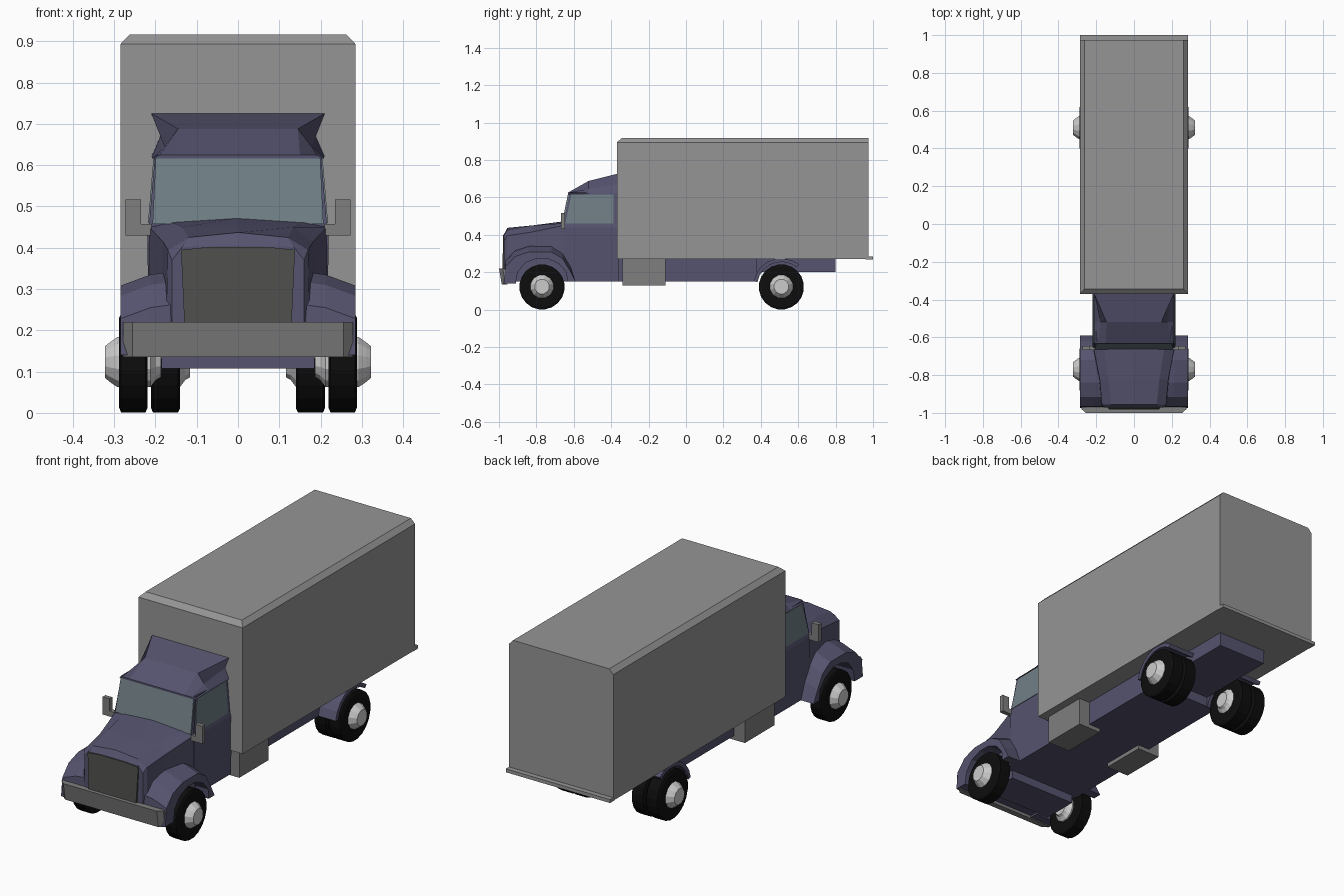
import bpy, bmesh, math
from mathutils import Vector

if "Cube" in bpy.data.objects:
    bpy.data.objects.remove(bpy.data.objects["Cube"])


def material(name, rgb):
    m = bpy.data.materials.new(name)
    m.diffuse_color = (*rgb, 1)
    m.use_nodes = True
    m.node_tree.nodes["Principled BSDF"].inputs["Base Color"].default_value = m.diffuse_color
    return m


BLUE = material("blue_paint", (0.09, 0.087, 0.158))
GREY = material("panel_grey", (0.30, 0.30, 0.30))
TRIM = material("trim_grey", (0.21, 0.21, 0.21))
DARK = material("grille_dark", (0.078, 0.078, 0.074))
GLASS = material("glass", (0.162, 0.21, 0.235))
RUBBER = material("rubber", (0.004, 0.004, 0.004))
METAL = material("hub_metal", (0.82, 0.82, 0.82))


def finish(name, bm, mat):
    bmesh.ops.recalc_face_normals(bm, faces=bm.faces)
    me = bpy.data.meshes.new(name)
    bm.to_mesh(me)
    bm.free()
    me.materials.append(mat)
    ob = bpy.data.objects.new(name, me)
    bpy.context.collection.objects.link(ob)
    return ob


def loft(name, loops, mat, mirror=False):
    """Skin matching closed loops of points and cap both ends."""
    bm = bmesh.new()
    for s in ((1, -1) if mirror else (1,)):
        rings = [[bm.verts.new((x * s, y, z)) for x, y, z in lp] for lp in loops]
        n = len(rings[0])
        for a, b in zip(rings, rings[1:]):
            for i in range(n):
                j = (i + 1) % n
                bm.faces.new((a[i], a[j], b[j], b[i]))
        bm.faces.new(rings[0])
        bm.faces.new(rings[-1])
    return finish(name, bm, mat)


def box(name, x, y, z, mat, mirror=False):
    rect = lambda h: [(x[0], y[0], h), (x[1], y[0], h), (x[1], y[1], h), (x[0], y[1], h)]
    return loft(name, [rect(z[0]), rect(z[1])], mat, mirror)


def section(y, half):
    """Symmetric cross-section at y from right-hand (x, z) points, centre first."""
    return [(x, y, z) for x, z in half] + [(-x, y, z) for x, z in reversed(half) if x > 0]


def panel(name, pts, offset, mat, mirror=False):
    return loft(name, [pts, [tuple(Vector(p) + Vector(offset)) for p in pts]], mat, mirror)


def turned(name, y, z, profile, sides, mat):
    """Profile of (x, radius) turned around an axle, on both sides."""
    loops = [[(x, y + r * math.cos(t), z + r * math.sin(t))
              for t in (2 * math.pi * (i + 0.5) / sides for i in range(sides))]
             for x, r in profile]
    return loft(name, loops, mat, mirror=True)


# Cargo box with chamfered top edges at front and sides, plus rear sill
def cargo_ring(x, y0, z):
    return [(-x, y0, z), (x, y0, z), (x, 0.975, z), (-x, 0.975, z)]


loft("cargo_box", [cargo_ring(0.285, -0.37, 0.27), cargo_ring(0.285, -0.37, 0.893),
                   cargo_ring(0.263, -0.345, 0.916)], GREY)
box("rear_sill", (-0.285, 0.285), (0.96, 1.0), (0.268, 0.285), GREY)

# Cab body, narrowing above the window line
cab = [(0.15, 0.215, -0.655), (0.44, 0.22, -0.655), (0.46, 0.215, -0.655), (0.625, 0.201, -0.622)]
loft("cab", [[(-x, y, z), (x, y, z), (x, -0.362, z), (-x, -0.362, z)] for z, x, y in cab], BLUE)

# Roof fairing with hollowed sides
loft("roof_fairing", [
    section(-0.632, [(0, 0.625), (0.15, 0.625), (0.19, 0.625), (0.208, 0.616)]),
    section(-0.52, [(0, 0.688), (0.145, 0.688), (0.178, 0.645), (0.208, 0.62)]),
    section(-0.37, [(0, 0.725), (0.21, 0.725), (0.188, 0.67), (0.21, 0.62)])], BLUE)

# Windows
panel("windscreen", [(-0.207, -0.65, 0.458), (0.207, -0.65, 0.458),
                     (0.199, -0.617, 0.619), (-0.199, -0.617, 0.619)], (0, -0.014, 0), GLASS)
panel("side_window", [(0.209, -0.645, 0.46), (0.209, -0.387, 0.46),
                      (0.196, -0.387, 0.615), (0.196, -0.613, 0.615)], (0.009, 0, 0), GLASS, True)

# Bonnet
loft("bonnet", [
    section(-0.972, [(0, 0.405), (0.135, 0.402), (0.16, 0.37), (0.16, 0.17)]),
    section(-0.955, [(0, 0.437), (0.12, 0.425), (0.17, 0.395), (0.175, 0.15)]),
    section(-0.82, [(0, 0.45), (0.135, 0.45), (0.182, 0.415), (0.19, 0.15)]),
    section(-0.652, [(0, 0.472), (0.16, 0.462), (0.215, 0.45), (0.219, 0.15)])], BLUE)
panel("grille", [(-0.13, -0.97, 0.22), (0, -0.97, 0.213), (0.13, -0.97, 0.22),
                 (0.138, -0.965, 0.395), (0.07, -0.965, 0.402), (-0.07, -0.965, 0.402),
                 (-0.138, -0.965, 0.395)], (0, -0.012, 0), DARK)

# Front bumper, leaning forward with swept-back ends
bumper = [(-0.278, 0.02), (-0.255, 0.0), (0.255, 0.0), (0.278, 0.02), (0.278, 0.03), (-0.278, 0.03)]
loft("front_bumper", [[(x, y + d, z) for x, y in bumper]
                      for z, d in ((0.135, -0.985), (0.22, -1.0))], TRIM)

# Front mudguards: (outer y, z, opening y, z) around the arch
arch = [(-0.975, 0.14, -0.91, 0.14), (-0.965, 0.24, -0.90, 0.2), (-0.915, 0.295, -0.86, 0.25),
        (-0.84, 0.32, -0.80, 0.272), (-0.72, 0.32, -0.74, 0.272), (-0.66, 0.285, -0.68, 0.245),
        (-0.62, 0.22, -0.64, 0.2), (-0.59, 0.15, -0.635, 0.15)]
loft("front_mudguard", [[(0.16, a, b + 0.022 * (b > 0.2)), (0.212, a, b + 0.015 * (b > 0.2)),
                         (0.285, a, b - 0.012 * (b > 0.2)), (0.285, c, d), (0.16, c, d)]
                        for a, b, c, d in arch], BLUE, True)

# Rear mudguards under the box, ending just behind the axle
rear_arch = []
for i in range(8):
    t = math.radians(170 - i * 17)
    p = [(r * math.cos(t) + 0.51, min(0.27, 0.125 + r * math.sin(t))) for r in (0.13, 0.15)]
    rear_arch.append([(0.135, *p[0]), (0.28, *p[0]), (0.28, *p[1]), (0.135, *p[1])])
loft("rear_mudguard", rear_arch, BLUE, True)

# Chassis
box("chassis", (-0.185, 0.185), (-0.37, 0.38), (0.15, 0.271), BLUE)
box("rear_frame", (-0.135, 0.135), (0.37, 0.8), (0.2, 0.271), BLUE)
box("front_crossmember", (-0.185, 0.185), (-0.86, -0.68), (0.108, 0.17), BLUE)
box("fuel_tank", (0.12, 0.245), (-0.34, -0.11), (0.13, 0.272), TRIM, True)

# Door mirrors
mirror_shape = [(0.21, 0.43), (0.273, 0.43), (0.273, 0.517), (0.235, 0.517), (0.235, 0.457), (0.21, 0.457)]
panel("door_mirror", [(x, -0.668, z) for x, z in mirror_shape], (0, 0.022, 0), TRIM, True)


# Wheels: single at the front, double at the rear
def tyre(name, y, x0, x1):
    turned(name, y, 0.121, [(x0, 0.06), (x0, 0.11), (x0 + 0.005, 0.121),
                            (x1 - 0.005, 0.121), (x1, 0.11), (x1, 0.06)], 20, RUBBER)


def hub(name, y, x0, x1):
    turned(name, y, 0.123, [(x0, 0.038), (x0 + 0.012, 0.045), (x0 + 0.025, 0.063),
                            (x1 - 0.03, 0.063), (x1 - 0.012, 0.05), (x1, 0.04)], 12, METAL)


tyre("front_tyre", -0.77, 0.219, 0.288)
hub("front_hub", -0.77, 0.187, 0.322)
tyre("rear_outer_tyre", 0.51, 0.219, 0.288)
tyre("rear_inner_tyre", 0.51, 0.14, 0.211)
hub("rear_hub", 0.51, 0.116, 0.322)
